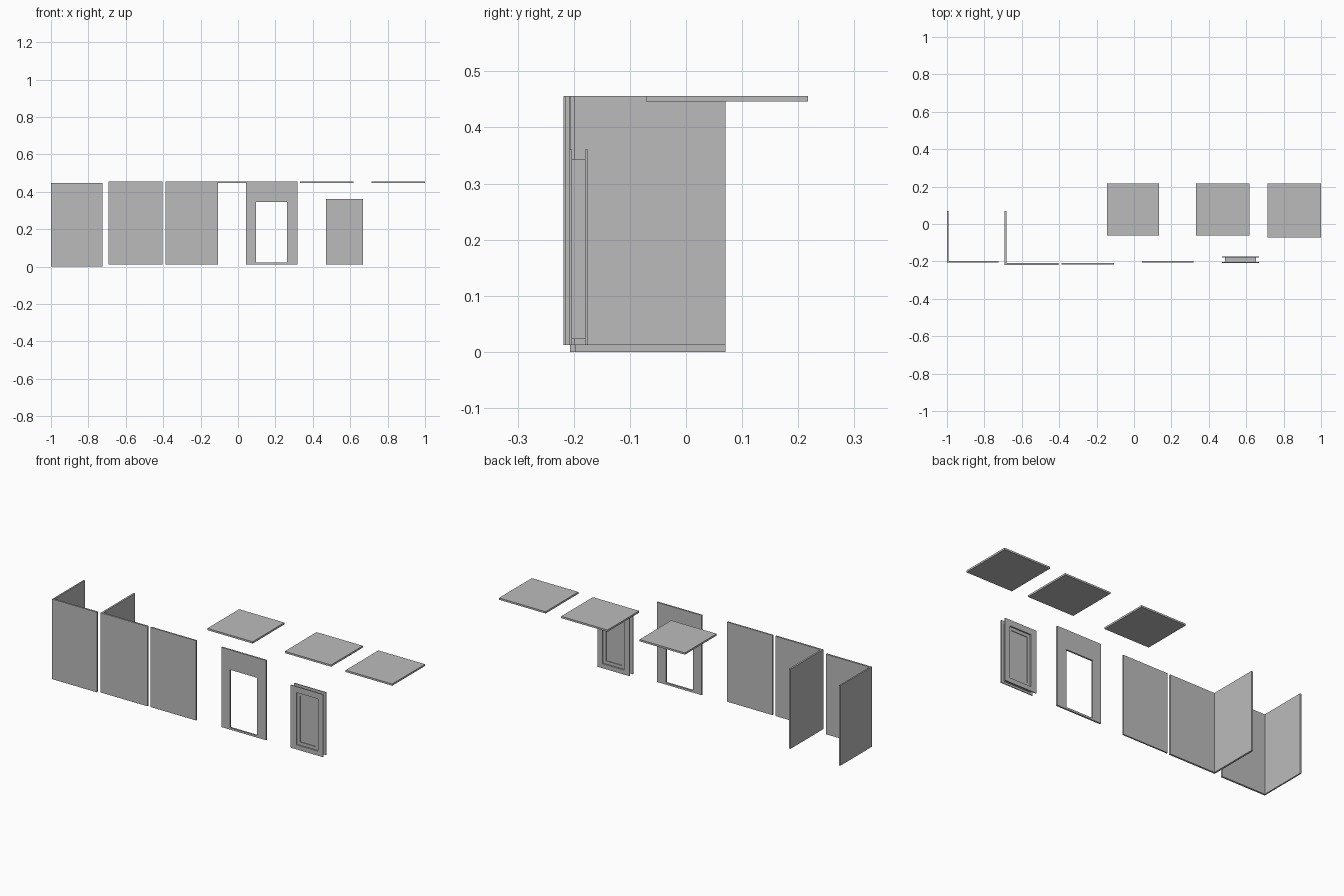
import bpy
import bmesh

cube = bpy.data.objects.get("Cube")
if cube:
    bpy.data.objects.remove(cube, do_unlink=True)

GREY = (0.5, 0.5, 0.5, 1.0)
mat = bpy.data.materials.new("plain grey")
mat.use_nodes = True
mat.diffuse_color = GREY
mat.node_tree.nodes["Principled BSDF"].inputs["Base Color"].default_value = GREY


def extruded(name, outline, axis, low, high):
    """Extrude a flat outline along y (outline in x, z) or z (outline in x, y)."""
    bm = bmesh.new()

    def point(a, b, depth):
        return (a, depth, b) if axis == "y" else (a, b, depth)

    near = [bm.verts.new(point(a, b, low)) for a, b in outline]
    far = [bm.verts.new(point(a, b, high)) for a, b in outline]
    bm.faces.new(near)
    bm.faces.new(far[::-1])
    for i in range(len(near)):
        j = (i + 1) % len(near)
        bm.faces.new((near[i], far[i], far[j], near[j]))
    return finish(name, bm)


def finish(name, bm):
    bmesh.ops.recalc_face_normals(bm, faces=bm.faces)
    mesh = bpy.data.meshes.new(name)
    bm.to_mesh(mesh)
    bm.free()
    mesh.materials.append(mat)
    obj = bpy.data.objects.new(name, mesh)
    bpy.context.collection.objects.link(obj)
    return obj


def rect(x0, x1, b0, b1):
    return [(x0, b0), (x1, b0), (x1, b1), (x0, b1)]


def ring(name, outer, inner, y0, y1):
    """Rectangular frame with a through opening."""
    bm = bmesh.new()
    loops = [[bm.verts.new((x, y, z)) for x, z in rect(*r)]
             for r, y in ((outer, y0), (outer, y1), (inner, y1), (inner, y0))]
    for k, loop in enumerate(loops):
        following = loops[(k + 1) % len(loops)]
        for i in range(4):
            j = (i + 1) % 4
            bm.faces.new((loop[i], loop[j], following[j], following[i]))
    return finish(name, bm)


def corner_wall(name, x0, x1, y0, y1, thick, side, z0, z1):
    """Front wall joined to a side wall in one L-shaped plan."""
    plan = [(x0, y0), (x1, y0), (x1, y0 + thick),
            (x0 + side, y0 + thick), (x0 + side, y1), (x0, y1)]
    return extruded(name, plan, "z", z0, z1)


BASE, TOP = 0.012, 0.456

# Corner walls and plain wall
corner_wall("lower_corner_wall", -1.0, -0.725, -0.207, 0.07, 0.01, 0.008, 0.0, 0.446)
corner_wall("upper_corner_wall", -0.693, -0.405, -0.218, 0.07, 0.01, 0.01, BASE, TOP)
extruded("plain_wall", rect(-0.387, -0.107, BASE, TOP), "y", -0.216, -0.208)

# Wall with a door opening
ring("doorway_wall", (0.042, 0.318, BASE, TOP), (0.096, 0.262, 0.023, 0.345), -0.207, -0.198)

# Door: core frame, trim on both faces, stepped moulding and centre panel
opening = (0.505, 0.638, 0.037, 0.328)
panel = (0.521, 0.622, 0.054, 0.311)
ring("door_core", (0.487, 0.652, 0.023, 0.343), opening, -0.203, -0.18)
for name, y0, y1 in (("front_door_trim", -0.208, -0.203), ("back_door_trim", -0.18, -0.175)):
    ring(name, (0.47, 0.668, BASE, 0.361), opening, y0, y1)
ring("door_moulding", opening, panel, -0.2, -0.183)
extruded("door_panel", rect(*panel), "y", -0.196, -0.187)

# Roof tiles
for name, x0, x1, y0 in (("right_roof", -0.145, 0.134, -0.062),
                         ("middle_roof", 0.332, 0.617, -0.062),
                         ("left_roof", 0.713, 1.0, -0.071)):
    extruded(name, rect(x0, x1, y0, 0.217), "z", 0.446, TOP)
